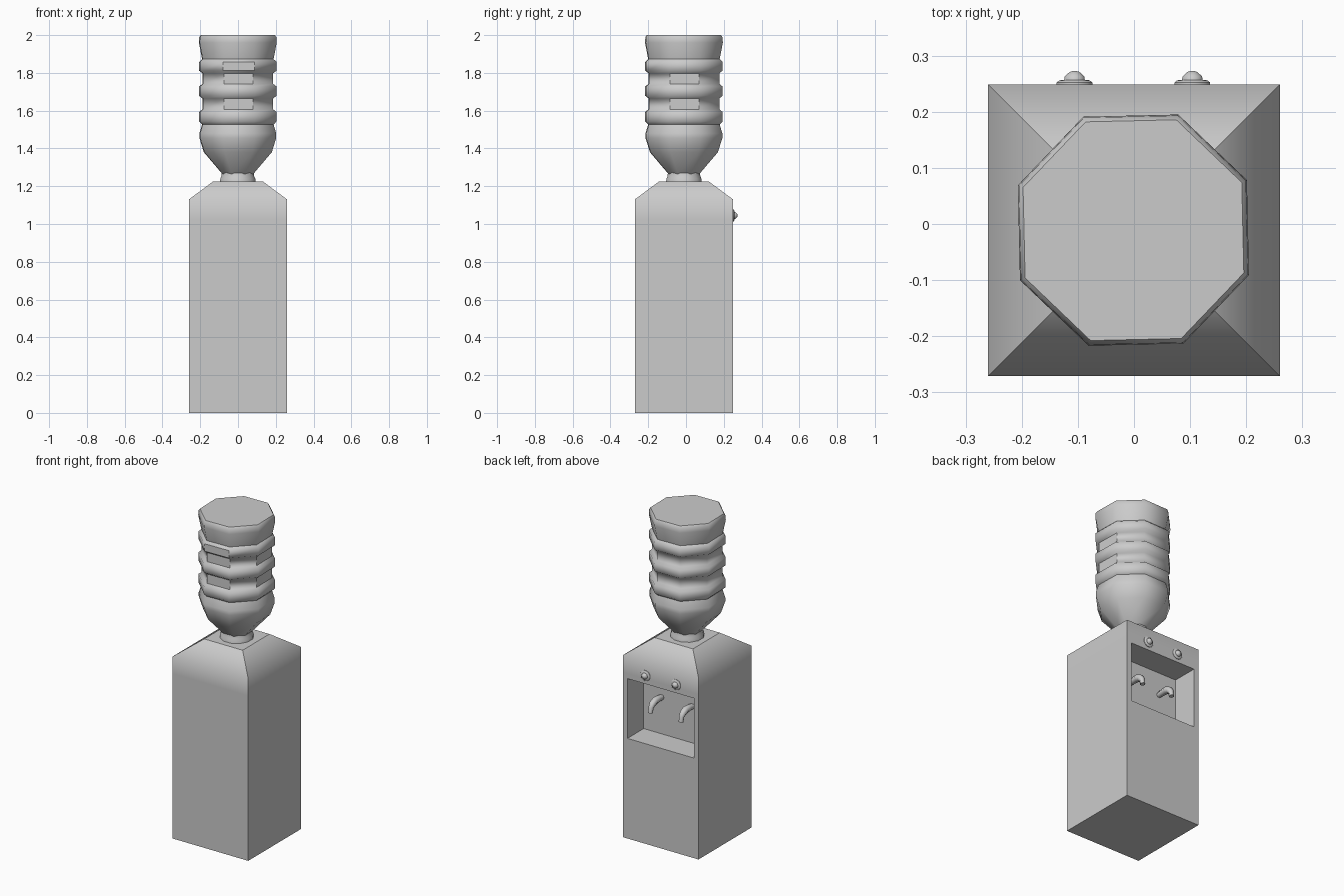
import bpy, bmesh, math
from mathutils import Matrix

if "Cube" in bpy.data.objects:
    bpy.data.objects.remove(bpy.data.objects["Cube"])

CY = -0.011  # body and bottle axis


def finish(bm, name):
    bmesh.ops.recalc_face_normals(bm, faces=bm.faces)
    me = bpy.data.meshes.new(name)
    bm.to_mesh(me)
    bm.free()
    ob = bpy.data.objects.new(name, me)
    bpy.context.collection.objects.link(ob)
    return ob


def lathe(name, profile, sides, sharp=(), flat=(), turn=0.0, matrix=Matrix()):
    """Revolve (radius, z) pairs; sharp = ring indices, flat = (band, side) faces."""
    bm = bmesh.new()
    rings = []
    for r, z in profile:
        angs = [turn + 2 * math.pi * (k + 0.5) / sides for k in range(sides)]
        rings.append([bm.verts.new((r * math.cos(a), r * math.sin(a), z)) for a in angs])
    for i in range(len(rings) - 1):
        a, b = rings[i], rings[i + 1]
        for k in range(sides):
            n = (k + 1) % sides
            f = bm.faces.new((a[k], a[n], b[n], b[k]))
            f.smooth = (i, k) not in flat
    bm.faces.new(rings[0])
    bm.faces.new(rings[-1])
    for i in sharp:
        for k in range(sides):
            bm.edges.get((rings[i][k], rings[i][(k + 1) % sides])).smooth = False
    bm.transform(matrix)
    return finish(bm, name)


# Cabinet: stacked rectangles, tapered top, recessed dispenser bay at the back
bm = bmesh.new()
rings = []
for hw, z in [(0.26, 0), (0.26, 0.59), (0.26, 1.025), (0.26, 1.13), (0.132, 1.225)]:
    rings.append([bm.verts.new((sx * hw, CY + sy * hw, z))
                  for sx, sy in ((-1, -1), (1, -1), (1, 1), (-1, 1))])
for a, b in zip(rings, rings[1:]):
    for k in range(4):
        n = (k + 1) % 4
        bm.faces.new((a[k], a[n], b[n], b[k]))
bm.faces.new(rings[0][::-1])
bm.faces.new(rings[-1])
bm.normal_update()
bay = next(f for f in bm.faces if f.normal.y > 0.9 and 0.7 < f.calc_center_median().z < 0.9)
bmesh.ops.inset_individual(bm, faces=[bay], thickness=0.045)
ext = bmesh.ops.extrude_face_region(bm, geom=[bay])
bmesh.ops.translate(bm, verts=[v for v in ext["geom"] if isinstance(v, bmesh.types.BMVert)],
                    vec=(0, -0.16, 0))
if bay.is_valid:
    bmesh.ops.delete(bm, geom=[bay], context='FACES_ONLY')
bmesh.ops.recalc_face_normals(bm, faces=bm.faces)
for f in bm.faces:
    f.smooth = True
for e in bm.edges:
    shoulder = all(abs(v.co.z - 1.13) < 1e-4 for v in e.verts)
    e.smooth = shoulder or e.calc_face_angle(0) < math.radians(30)
finish(bm, "cabinet")

# Bottle: eight-sided ribbed lathe, with flat panels on the front and right grooves
bottle = [(0.088, 1.265), (0.193, 1.38), (0.218, 1.455), (0.218, 1.48), (0.203, 1.527),
          (0.220, 1.543), (0.220, 1.593), (0.201, 1.607), (0.201, 1.665),
          (0.220, 1.679), (0.220, 1.728), (0.201, 1.742), (0.201, 1.798),
          (0.220, 1.812), (0.220, 1.858), (0.203, 1.873),
          (0.221, 1.96), (0.219, 1.988), (0.211, 2.0)]
axis = Matrix.Translation((-0.001, CY, 0))
lathe("bottle", bottle, 8, sharp=(0, 4, 15, 18), turn=math.radians(1.3), matrix=axis,
      flat={(7, 5), (11, 5), (13, 5), (7, 7), (11, 7)})

# Neck collar between bottle and cabinet
lathe("neck_collar", [(0.098, 1.215), (0.096, 1.24), (0.09, 1.252), (0.088, 1.272)],
      12, sharp=(0, 3), matrix=axis)

# Buttons and taps, one pair each
for side, x in (("left", -0.106), ("right", 0.104)):
    place = Matrix.Translation((x, 0.245, 1.045)) @ Matrix.Rotation(-math.pi / 2, 4, 'X')
    lathe("button_" + side,
          [(0.033, 0), (0.033, 0.007), (0.028, 0.011), (0.019, 0.012),
           (0.018, 0.018), (0.009, 0.026), (0.004, 0.0275)],
          12, sharp=(1, 3), matrix=place)

    cu = bpy.data.curves.new("tap_" + side, 'CURVE')
    cu.dimensions = '3D'
    cu.bevel_depth = 0.02
    cu.bevel_resolution = 1
    cu.use_fill_caps = True
    path = [(0.085, 0.85, 0.8), (0.12, 0.853, 0.95), (0.155, 0.853, 1.1),
            (0.18, 0.843, 1.05), (0.195, 0.825, 0.85), (0.2, 0.795, 0.75)]
    sp = cu.splines.new('POLY')
    sp.points.add(len(path) - 1)
    for p, (y, z, r) in zip(sp.points, path):
        p.co = (x, y, z, 1)
        p.radius = r
    bpy.context.collection.objects.link(bpy.data.objects.new("tap_" + side, cu))
